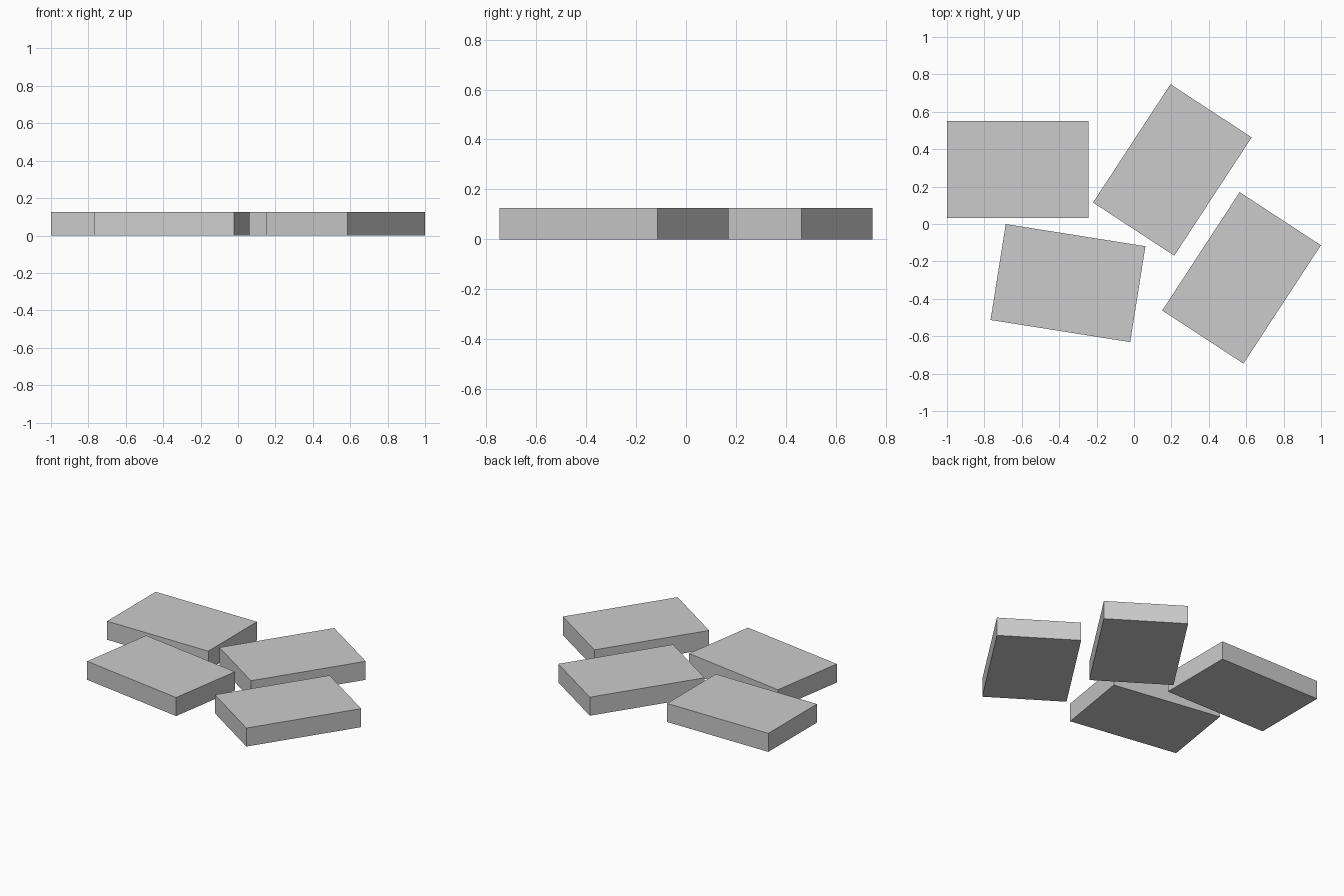
import bpy
from math import radians

if "Cube" in bpy.data.objects:
    bpy.data.objects.remove(bpy.data.objects["Cube"])

LENGTH, WIDTH, HEIGHT = 0.756, 0.519, 0.125


def block(name, x, y, angle):
    bpy.ops.mesh.primitive_cube_add(size=1, location=(x, y, HEIGHT / 2),
                                    rotation=(0, 0, radians(angle)))
    ob = bpy.context.object
    ob.name = name
    ob.scale = (LENGTH, WIDTH, HEIGHT)


# Four identical flat slabs scattered on the ground
block("slab_back_left", -0.622, 0.291, 0)
block("slab_back_right", 0.205, 0.289, 56.8)
block("slab_front_right", 0.575, -0.288, 56.8)
block("slab_front_left", -0.353, -0.316, -9)
